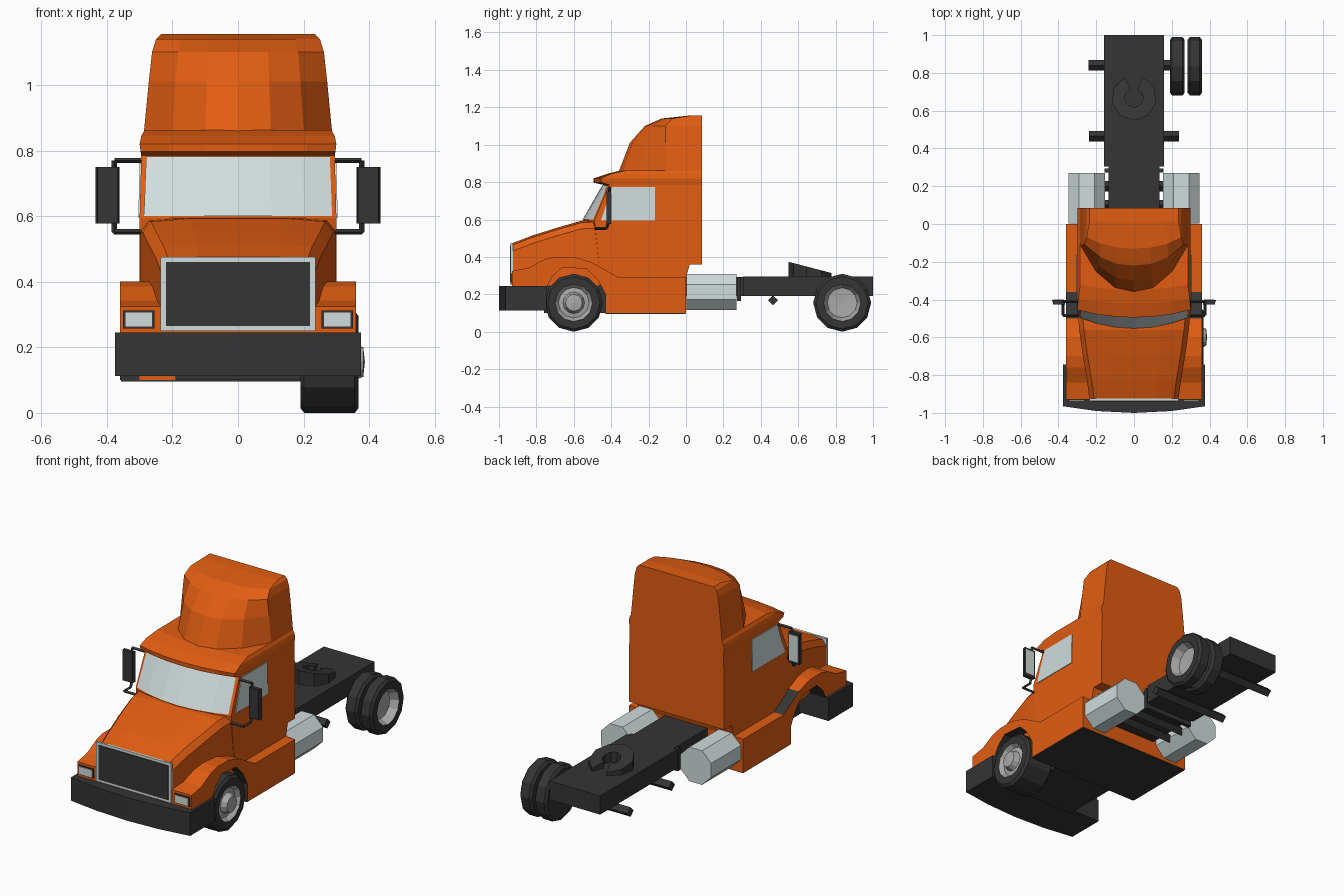
import bpy, bmesh, math
from mathutils import Vector

if "Cube" in bpy.data.objects:
    bpy.data.objects.remove(bpy.data.objects["Cube"])


def material(name, r, g, b):
    m = bpy.data.materials.new(name)
    m.diffuse_color = (r, g, b, 1)
    m.use_nodes = True
    m.node_tree.nodes["Principled BSDF"].inputs["Base Color"].default_value = m.diffuse_color
    return m


ORANGE = material("orange_paint", 0.76, 0.11, 0.006)
DARK = material("dark_grey", 0.035, 0.035, 0.036)
LIGHT = material("pale_glass_metal", 0.64, 0.72, 0.72)
RIM = material("rim_grey", 0.40, 0.40, 0.40)


def finish(name, bm, mats, closed=True):
    bmesh.ops.remove_doubles(bm, verts=bm.verts, dist=1e-5)
    if closed:
        bmesh.ops.recalc_face_normals(bm, faces=bm.faces)
    me = bpy.data.meshes.new(name)
    bm.to_mesh(me)
    bm.free()
    for m in mats:
        me.materials.append(m)
    ob = bpy.data.objects.new(name, me)
    bpy.context.collection.objects.link(ob)
    return ob


def loft(name, rings, mats, cap=True, close=True):
    bm = bmesh.new()
    vs = [[bm.verts.new(p) for p in r] for r in rings]
    n = len(rings[0])
    for a, b in zip(vs, vs[1:]):
        for i in range(n if close else n - 1):
            j = (i + 1) % n
            bm.faces.new((a[i], a[j], b[j], b[i]))
    if cap:
        bm.faces.new(vs[0])
        bm.faces.new(vs[-1])
    return finish(name, bm, mats, cap)


def prism_x(name, pts, a, b, mats):
    return loft(name, [[(x, y, z) for y, z in pts] for x in (a, b)], mats)


def prism_z(name, pts, a, b, mats):
    return loft(name, [[(x, y, z) for x, y in pts] for z in (a, b)], mats)


def box(name, x0, x1, y0, y1, z0, z1, mat):
    return prism_x(name, [(y0, z0), (y1, z0), (y1, z1), (y0, z1)], x0, x1, [mat])


def bar(name, p, q, r, n=4, mat=DARK):
    p, q = Vector(p), Vector(q)
    d = (q - p).normalized()
    u = d.cross(Vector((0, 0, 1)) if abs(d.z) < 0.9 else Vector((1, 0, 0))).normalized()
    w = d.cross(u)
    ang = [2 * math.pi * i / n + (math.pi / 8 if n == 8 else 0) for i in range(n)]
    return loft(name, [[c + u * r * math.cos(t) + w * r * math.sin(t) for t in ang] for c in (p, q)], [mat])


T = (-1, -0.7, -0.35, 0, 0.35, 0.7, 1)


def bow(z, hw, yc, ys, yb, power=2):
    """Plan outline with a bowed front and a straight back."""
    front = [(t * hw, yc + (ys - yc) * abs(t) ** power, z) for t in T]
    return front + [(hw, yb, z), (-hw, yb, z)]


# Cab with sun visor and roof
loft("cab", [bow(*r) for r in (
    (0.29, 0.30, -0.50, -0.46, 0.0), (0.36, 0.30, -0.51, -0.465, 0.02),
    (0.36, 0.30, -0.51, -0.465, 0.085), (0.595, 0.30, -0.55, -0.49, 0.085),
    (0.785, 0.295, -0.44, -0.41, 0.085), (0.797, 0.297, -0.495, -0.45, 0.085),
    (0.82, 0.30, -0.495, -0.455, 0.085), (0.845, 0.295, -0.42, -0.40, 0.085),
    (0.862, 0.285, -0.35, -0.32, 0.085))], [ORANGE])
# Roof fairing
loft("roof_fairing", [bow(*r, 2.4) for r in (
    (0.855, 0.287, -0.36, -0.11, 0.085), (1.01, 0.272, -0.30, -0.11, 0.085),
    (1.10, 0.262, -0.22, -0.11, 0.085), (1.14, 0.25, -0.13, -0.07, 0.085),
    (1.155, 0.235, 0.01, 0.02, 0.085))], [ORANGE])
# Hood
hood = []
for y, hw, z in ((-0.93, 0.235, 0.475), (-0.82, 0.25, 0.517), (-0.69, 0.272, 0.558),
                 (-0.56, 0.29, 0.595), (-0.46, 0.299, 0.60)):
    half = [(hw, 0.245), (hw, z - 0.045), (hw - 0.025, z - 0.012), (hw * 0.5, z - 0.002)]
    hood.append([(x, y, h) for x, h in half] + [(-x, y, h) for x, h in reversed(half)])
loft("hood", hood, [ORANGE])
box("lower_body", -0.3, 0.3, -0.43, 0.0, 0.1, 0.36, ORANGE)
box("floor", -0.357, 0.357, -0.43, -0.003, 0.095, 0.101, DARK)
box("engine_bay", -0.19, 0.19, -0.76, -0.42, 0.1, 0.34, DARK)

# Windshield
loft("windshield", [[(t * hw, yc + (ys - yc) * t * t - 0.006, z) for t in T] for z, hw, yc, ys in (
    (0.60, 0.287, -0.547, -0.49), (0.782, 0.28, -0.442, -0.413))], [LIGHT], False, False)

# Grille and front bumper
box("grille_frame", -0.236, 0.236, -0.937, -0.925, 0.25, 0.475, LIGHT)
box("grille", -0.22, 0.22, -0.941, -0.935, 0.265, 0.46, DARK)
prism_z("bumper", [(-0.375, -0.745), (-0.375, -0.965), (-0.2, -0.99), (0, -1.0),
                   (0.2, -0.99), (0.375, -0.965), (0.375, -0.745)], 0.113, 0.245, [DARK])

FENDER = [(-0.93, 0.24), (-0.93, 0.325), (-0.84, 0.342), (-0.76, 0.385), (-0.70, 0.40), (-0.60, 0.40),
          (-0.50, 0.37), (-0.36, 0.29), (0, 0.29), (0, 0.10), (-0.43, 0.10), (-0.43, 0.20),
          (-0.47, 0.275), (-0.53, 0.335), (-0.66, 0.345), (-0.715, 0.295), (-0.745, 0.24)]
WINDOW = [(-0.455, 0.595), (-0.165, 0.595), (-0.165, 0.775), (-0.395, 0.775)]
for s in (-1, 1):
    side = "right" if s > 0 else "left"
    # Fender and side skirt, dark inside the wheel arch
    fender = prism_x("fender_" + side, FENDER, s * 0.185, s * 0.36, [ORANGE, DARK])
    for f in fender.data.polygons:
        c = f.center
        if abs(f.normal.x) < 0.5 and -0.75 < c.y < -0.42 and c.z < 0.345:
            f.material_index = 1
    # Headlight
    box("headlight_rim_" + side, s * 0.255, s * 0.35, -0.935, -0.928, 0.258, 0.312, DARK)
    box("headlight_" + side, s * 0.262, s * 0.343, -0.939, -0.933, 0.264, 0.306, LIGHT)
    # Side window
    loft("side_window_" + side, [[(s * (x + 0.002 - max(0, z - 0.6) * 0.025), y, z) for y, z in WINDOW]
                                 for x in (0.296, 0.302)], [LIGHT])
    # Mirror with arms
    prism_z("mirror_" + side, [(s * 0.362, -0.402), (s * 0.434, -0.402), (s * 0.428, -0.425),
                               (s * 0.366, -0.425)], 0.577, 0.75, [DARK])
    box("mirror_glass_" + side, s * 0.37, s * 0.426, -0.404, -0.399, 0.59, 0.738, LIGHT)
    arms = [(0.29, -0.41, 0.77), (0.377, -0.41, 0.77), (0.377, -0.41, 0.745)], \
           [(0.29, -0.485, 0.552), (0.377, -0.485, 0.552), (0.377, -0.425, 0.552), (0.377, -0.415, 0.585)]
    for path in arms:
        for p, q in zip(path, path[1:]):
            bar("mirror_arm_" + side, (s * p[0], *p[1:]), (s * q[0], *q[1:]), 0.008)
    # Fuel tank
    bar("fuel_tank_" + side, (s * 0.25, 0.003, 0.212), (s * 0.25, 0.27, 0.212), 0.105, 8, LIGHT)

# Chassis frame with cross bars
box("front_frame", -0.135, 0.135, -0.02, 0.31, 0.19, 0.293, DARK)
box("rear_frame", -0.16, 0.16, 0.305, 1.0, 0.19, 0.296, DARK)
box("frame_flange", -0.155, 0.155, 0.272, 0.295, 0.165, 0.29, DARK)
for y, hw, z in ((0.1, 0.2, 0.18), (0.2, 0.2, 0.18), (0.465, 0.237, 0.168), (0.84, 0.24, 0.165)):
    bar("cross_bar", (-hw, y, z), (hw, y, z), 0.027)

# Coupling plate: sloped C-shaped ring, open to the rear
bm_rings = []
for i in range(9):
    a = math.radians(90 + 22.5 + i * 315 / 8)
    ring = []
    for r, top in ((0.05, 0), (0.12, 0), (0.12, 1), (0.05, 1)):
        x, y = r * math.cos(a), 0.668 + r * math.sin(a)
        ring.append((x, y, 0.372 - (y - 0.555) * 0.26 if top else 0.29))
    bm_rings.append(ring)
loft("coupling_plate", bm_rings, [DARK])


def wheel(name, y, profile, n=12):
    """Turned wheel about an axis along x; small radii become rim."""
    bm = bmesh.new()
    rows = [[bm.verts.new((x, y + r * math.sin(2 * math.pi * i / n), 0.155 - r * math.cos(2 * math.pi * i / n)))
             for i in range(n)] for x, r in profile]
    for k, (a, b) in enumerate(zip(rows, rows[1:])):
        for i in range(n):
            f = bm.faces.new((a[i], a[(i + 1) % n], b[(i + 1) % n], b[i]))
            f.material_index = int(k > 0 and max(profile[k][1], profile[k + 1][1]) < 0.101)
    bmesh.ops.dissolve_degenerate(bm, dist=1e-5, edges=bm.edges)
    return finish(name, bm, [DARK, RIM])


# Wheels, present on the right side only
def tyre(a, b):
    return [(a, 0), (a, 0.14), (a + 0.012, 0.155), (b - 0.012, 0.155), (b, 0.14), (b, 0.1)]


wheel("front_wheel", -0.6, tyre(0.19, 0.368) +
      [(0.345, 0.082), (0.35, 0.058), (0.382, 0.045), (0.387, 0)])
wheel("rear_wheel_inner", 0.835, tyre(0.19, 0.268) + [(0.268, 0)])
wheel("rear_wheel_outer", 0.835, tyre(0.284, 0.36) + [(0.315, 0.08), (0.31, 0)])
